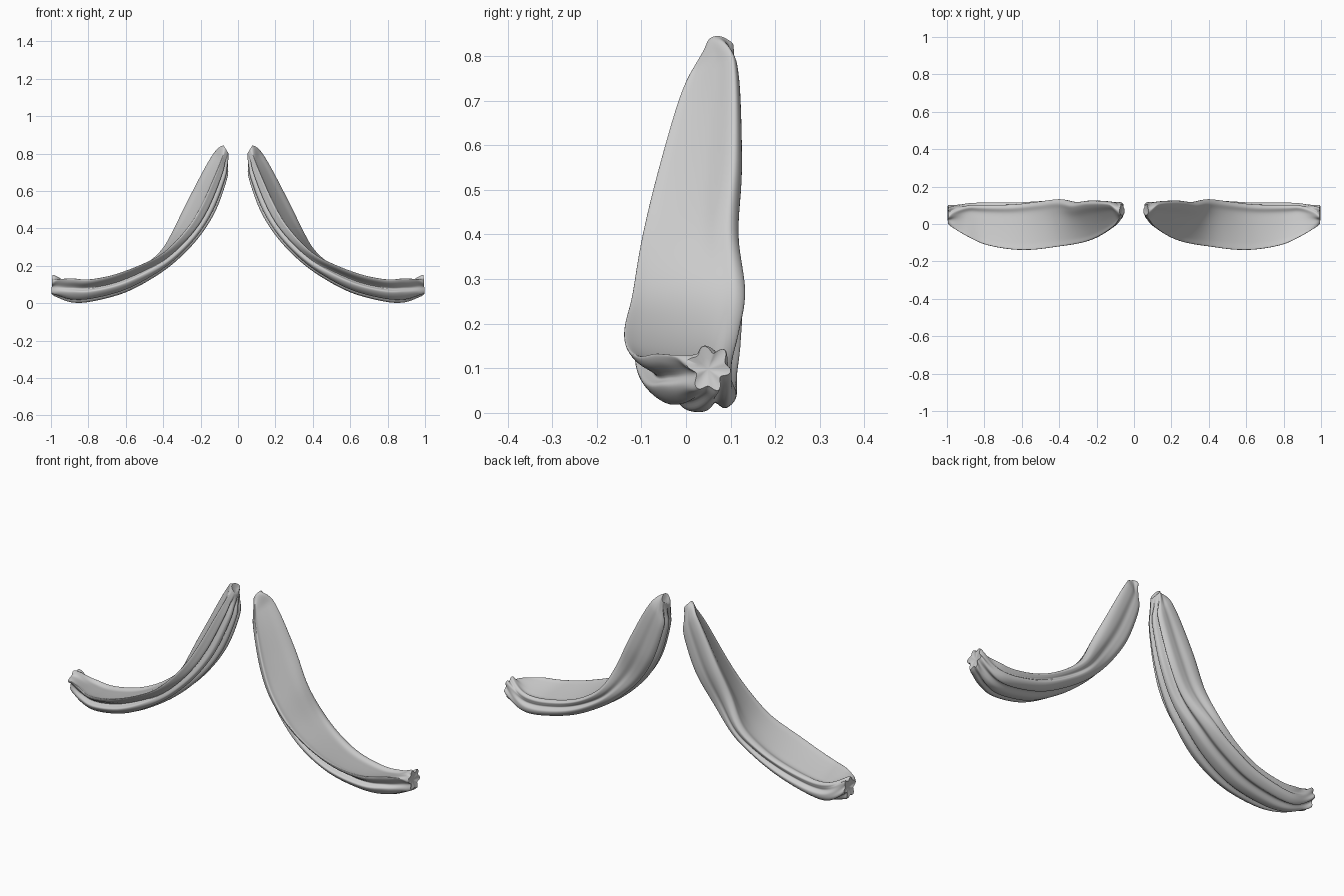
import bpy, bmesh, math
from mathutils import Vector

if "Cube" in bpy.data.objects:
    bpy.data.objects.remove(bpy.data.objects["Cube"])

# Stations along one drape: top x,z / bottom x,z / front y / back y
STATIONS = [
    (.078, .846, .050, .800, .042, .106),
    (.115, .822, .052, .735, .018, .114),
    (.172, .735, .060, .660, -.015, .124),
    (.260, .568, .122, .490, -.062, .126),
    (.338, .418, .215, .345, -.098, .116),
    (.420, .292, .335, .222, -.124, .132),
    (.530, .212, .460, .132, -.137, .122),
    (.660, .158, .610, .055, -.132, .110),
    (.800, .132, .780, .010, -.105, .110),
    (.900, .142, .890, .004, -.060, .110),
    (.970, .160, .970, .030, -.016, .104),
    (.992, .152, .998, .050, .005, .098),
]
# Cross-sections (front to back, bottom to top): the sheet twists so that its
# back edge is high near the peak and its front edge is high near the low end
UPPER = [
    (0, .50), (.12, .54), (.35, .65), (.6, .80), (.78, .95), (.90, .99), (.98, .86),
    (1.0, .66), (.96, .48), (.96, .32), (.93, .14), (.82, .03), (.72, .18),
    (.62, .02), (.50, .02), (.46, .22), (.34, .08), (.24, .14), (.25, .32),
    (.12, .25), (.04, .38),
]
LOWER = [
    (.01, .96), (.14, .90), (.35, .82), (.6, .74), (.78, .70), (.90, .77), (.97, .70),
    (.95, .58), (.93, .48), (1.0, .36), (.97, .18), (.86, .06), (.74, .15),
    (.62, .01), (.45, .02), (.36, .18), (.25, .12), (.12, .26), (.07, .45),
    (.19, .58), (.04, .80),
]


def spline(pts, steps, closed):
    """Smooth list of tuples through pts."""
    n = len(pts)
    get = (lambda i: pts[i % n]) if closed else (lambda i: pts[max(0, min(n - 1, i))])
    out = []
    for i in range(n if closed else n - 1):
        a, b, c, d = (get(i + k) for k in (-1, 0, 1, 2))
        for s in range(steps):
            t = s / steps
            out.append(tuple(.5 * (2 * q + (r - p) * t + (2 * p - 5 * q + 4 * r - u) * t * t
                                   + (3 * q - p - 3 * r + u) * t ** 3)
                             for p, q, r, u in zip(a, b, c, d)))
    if not closed:
        out.append(pts[-1])
    return out


def smooth(t):
    t = max(0, min(1, t))
    return t * t * (3 - 2 * t)


def gathered(t, pleats, depth):
    """Pleated round section used at the tied ends."""
    a = math.pi - 2 * math.pi * t
    r = .46 * (1 + depth * math.cos(pleats * a + .6 + .5 * math.sin(a)) + .08 * math.sin(3 * a))
    return .5 + r * math.cos(a), .5 + r * math.sin(a)


def drape(name, side):
    bm = bmesh.new()
    upper, lower = spline(UPPER, 5, True), spline(LOWER, 5, True)
    path = spline(STATIONS, 6, False)
    n, m = len(upper), len(path)
    rings = []
    for j, (tx, tz, bx, bz, fy, ky) in enumerate(path):
        s = j / (m - 1)
        h = smooth((s - .3) / .32)                        # upper to lower section
        g = max(smooth(1 - s / .13), .9 * smooth(1 - (1 - s) / .22))  # gathers
        ring = []
        for i in range(n):
            u, w = (p + (q - p) * h for p, q in zip(upper[i], lower[i]))
            gu, gw = gathered(i / n, 3 if s < .5 else 6, .12 if s < .5 else .2)
            u, w = u + (gu - u) * g, w + (gw - w) * g
            u += .02 * (1 - g) * math.sin(9 * s + 5 * w)
            ring.append(bm.verts.new((side * (bx + (tx - bx) * w),
                                      fy + (ky - fy) * u, bz + (tz - bz) * w)))
        rings.append(ring)
    for ra, rb in zip(rings, rings[1:]):
        for i in range(n):
            bm.faces.new((ra[i], ra[(i + 1) % n], rb[(i + 1) % n], rb[i]))
    # tucked-in ends
    for ring, inner in ((rings[0], rings[2]), (rings[-1], rings[-6])):
        c = sum((v.co for v in ring), Vector()) / n
        d = sum((v.co for v in inner), Vector()) / n
        tuck = [bm.verts.new(v.co.lerp(c, .5) + (d - c) * .3) for v in ring]
        mid = bm.verts.new(c.lerp(d, .5))
        for i in range(n):
            k = (i + 1) % n
            bm.faces.new((ring[i], ring[k], tuck[k], tuck[i]))
            bm.faces.new((tuck[i], tuck[k], mid))
    bmesh.ops.recalc_face_normals(bm, faces=bm.faces)
    mesh = bpy.data.meshes.new(name)
    bm.to_mesh(mesh)
    bm.free()
    ob = bpy.data.objects.new(name, mesh)
    bpy.context.collection.objects.link(ob)
    bpy.ops.object.select_all(action='DESELECT')
    ob.select_set(True)
    bpy.context.view_layer.objects.active = ob
    bpy.ops.object.shade_smooth_by_angle(angle=math.radians(60))


# Mirrored pair of cloth drapes
drape("right_cloth_drape", 1)
drape("left_cloth_drape", -1)
